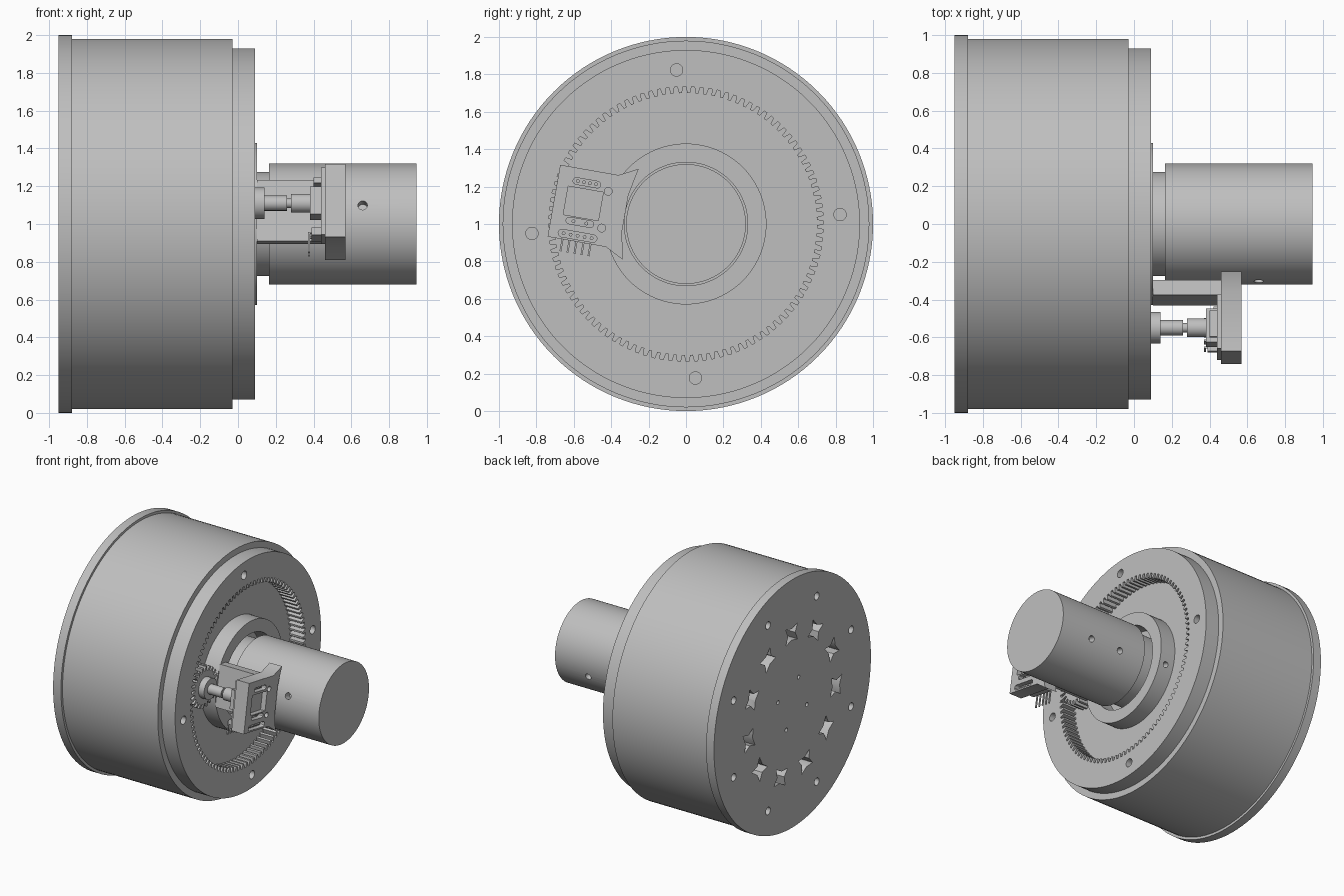
import bpy, bmesh, math
from math import sin, cos, pi, radians
from mathutils import Matrix

cube = bpy.data.objects.get("Cube")
if cube:
    bpy.data.objects.remove(cube, do_unlink=True)

grey = bpy.data.materials.new("metal grey")
grey.use_nodes = True
GREY = (0.52, 0.52, 0.52, 1)
grey.diffuse_color = GREY
grey.node_tree.nodes["Principled BSDF"].inputs["Base Color"].default_value = GREY

AXIS = Matrix.Translation((0, 0, 1))                 # main axis runs along x
TILT = AXIS @ Matrix.Rotation(radians(-10), 4, 'X')  # frame of the sensor unit


def circle(r, n=96, y=0, z=0):
    return [(y + r * cos(2 * pi * i / n), z + r * sin(2 * pi * i / n)) for i in range(n)]


def rect(y0, y1, z0, z1):
    return [(y0, z0), (y1, z0), (y1, z1), (y0, z1)]


def slot(y, z, length, height):
    """Rounded slot outline."""
    r, h, pts = height / 2, (length - height) / 2, []
    for i in range(14):
        a = pi * (i if i < 7 else i - 1) / 6 - pi / 2
        pts.append((y + (h if i < 7 else -h) + r * cos(a), z + r * sin(a)))
    return pts


def gear(teeth, r_root, r_tip, y=0, z=0):
    pts = []
    for t in range(teeth):
        for frac, r in ((0, r_root), (0.35, r_root), (0.5, r_tip), (0.85, r_tip)):
            a = 2 * pi * (t + frac) / teeth
            pts.append((y + r * cos(a), z + r * sin(a)))
    return pts


def shade(mesh):
    mesh.shade_smooth()
    mesh.set_sharp_from_angle(angle=radians(30))


def loft(name, sections, frame=AXIS, closed=False):
    """Join outlines placed along x; ends are capped, or joined if closed."""
    bm = bmesh.new()
    rows = [[bm.verts.new((x, y, z)) for y, z in pts] for x, pts in sections]
    for a, b in zip(rows, rows[1:] + (rows[:1] if closed else [])):
        for i in range(len(a)):
            j = (i + 1) % len(a)
            bm.faces.new((a[i], a[j], b[j], b[i]))
    if not closed:
        bm.faces.new(rows[0])
        bm.faces.new(rows[-1])
    bmesh.ops.recalc_face_normals(bm, faces=bm.faces)
    bm.transform(frame)
    mesh = bpy.data.meshes.new(name)
    bm.to_mesh(mesh)
    bm.free()
    mesh.materials.append(grey)
    shade(mesh)
    obj = bpy.data.objects.new(name, mesh)
    bpy.context.scene.collection.objects.link(obj)
    return obj


def prism(name, x0, x1, pts, frame=AXIS):
    return loft(name, [(x0, pts), (x1, pts)], frame)


def lathe(name, profile, frame=AXIS, n=96, y=0, z=0):
    return loft(name, [(x, circle(r, n, y, z)) for x, r in profile], frame)


def tube(name, x0, x1, outer, inner):
    return loft(name, [(x0, outer), (x1, outer), (x1, inner), (x0, inner)], closed=True)


def cut(obj, cutters):
    for c in cutters:
        mod = obj.modifiers.new("cut", 'BOOLEAN')
        mod.operation, mod.object, mod.solver = 'DIFFERENCE', c, 'EXACT'
    graph = bpy.context.evaluated_depsgraph_get()
    mesh = bpy.data.meshes.new_from_object(obj.evaluated_get(graph))
    obj.modifiers.clear()
    obj.data = mesh
    shade(mesh)
    for c in cutters:
        bpy.data.objects.remove(c, do_unlink=True)


def polar_holes(x0, x1, radius, r, count, start):
    holes = []
    for i in range(count):
        a = radians(start) + 2 * pi * i / count
        holes.append(prism("hole", x0, x1, circle(r, 20, radius * cos(a), radius * sin(a))))
    return holes


def radial_hole(x, r_in, r_out, r, angle):
    """Hole pointing outward from the axis; angle 0 is +y."""
    frame = (AXIS @ Matrix.Rotation(radians(angle), 4, 'X')
             @ Matrix.Translation((x, 0, 0)) @ Matrix.Rotation(pi / 2, 4, 'Z'))
    return prism("hole", r_in, r_out, circle(r, 20), frame)


# Drum with rear flange, screw holes and winding pockets
drum = lathe("drum", [(-0.95, 1), (-0.88, 1), (-0.88, 0.98), (-0.03, 0.98)], n=128)
pocket = [(0.065, 0.075), (0, 0.045), (-0.065, 0.075), (-0.045, 0),
          (-0.065, -0.075), (0, -0.045), (0.065, -0.075), (0.045, 0)]
holes = polar_holes(-1, -0.86, 0.81, 0.03, 8, 22.5)
holes += polar_holes(-1, -0.86, 0.2, 0.016, 4, 23)
for k in range(11):
    frame = AXIS @ Matrix.Rotation(radians(89 + 360 * k / 11), 4, 'X')
    holes.append(prism("pocket", -1, -0.85, [(y + 0.56, z) for y, z in pocket], frame))
cut(drum, holes)

# Front ring with internal gear teeth
TEETH = 100
front_ring = tube("front_ring_gear", -0.03, 0.09, circle(0.93, 4 * TEETH), gear(TEETH, 0.735, 0.70))
cut(front_ring, polar_holes(-0.01, 0.2, 0.825, 0.033, 4, 3.5))

# Hub collar and motor can
hub = tube("hub_collar", -0.03, 0.10, circle(0.43), circle(0.33))
cut(hub, [radial_hole(0.04, 0.37, 0.5, 0.022, -18)])
motor = lathe("motor_can", [(-0.03, 0.275), (0.165, 0.275), (0.165, 0.32), (0.945, 0.32)])
cut(motor, [radial_hole(x, 0.26, 0.4, 0.025, a) for x in (0.39, 0.66) for a in (162, -18)])

# Pinion and its stepped shaft
PY, PZ = -0.56, 0.013
prism("pinion", -0.025, 0.09, gear(22, 0.13, 0.163, PY, PZ), TILT)
lathe("pinion_shaft", [(0.09, 0.083), (0.14, 0.083), (0.14, 0.04), (0.26, 0.04), (0.26, 0.025),
                       (0.28, 0.025), (0.28, 0.05), (0.39, 0.05)], TILT, 32, PY, PZ)

# Sensor body, circuit board and spacer
prism("sensor_body", 0.38, 0.45, rect(PY - 0.09, PY + 0.09, PZ - 0.075, PZ + 0.075), TILT)
prism("circuit_board", 0.44, 0.465, rect(-0.70, -0.41, -0.18, 0.18), TILT)
prism("spacer", 0.10, 0.465, rect(-0.41, -0.33, -0.165, 0.165), TILT)

# Holder plate with flared inner edge, window and slots
half = [(-0.717, 0.195), (-0.40, 0.195), (-0.30, 0.247), (-0.33, 0.10)]
holder = prism("holder_plate", 0.46, 0.57, half + [(y, -z) for y, z in reversed(half)], TILT)
openings = [rect(PY - 0.095, PY + 0.095, PZ - 0.077, PZ + 0.077),
            slot(PY, 0.125, 0.15, 0.035), slot(PY, -0.09, 0.15, 0.035),
            slot(PY, -0.163, 0.21, 0.04),
            circle(0.021, 20, -0.44, 0.10), circle(0.021, 20, -0.44, -0.10)]
cut(holder, [prism("opening", 0.53, 0.6, o, TILT) for o in openings])

# Solder points in the slots
for z, count, step in ((0.125, 4, 0.033), (-0.09, 2, 0.07), (-0.163, 5, 0.038)):
    for i in range(count):
        y = PY + (i - (count - 1) / 2) * step
        lathe("solder_point", [(0.52, 0.01), (0.545, 0.01)], TILT, 12, y, z)

# Pin header with bent pins
prism("pin_header", 0.39, 0.45, rect(PY - 0.1, PY + 0.1, -0.175, -0.135), TILT)
for i in range(5):
    y = PY + (i - 2) * 0.038
    prism("pin_root", 0.37, 0.45, rect(y - 0.005, y + 0.005, -0.165, -0.155), TILT)
    prism("pin_tip", 0.37, 0.38, rect(y - 0.005, y + 0.005, -0.26, -0.155), TILT)

# Small chips and leads beside the sensor body
for z in (-0.05, 0, 0.05):
    prism("sensor_lead", 0.42, 0.44, rect(PY + 0.09, PY + 0.105, z, z + 0.02), TILT)
prism("lead_block", 0.40, 0.45, rect(PY - 0.07, PY + 0.07, 0.11, 0.14), TILT)
